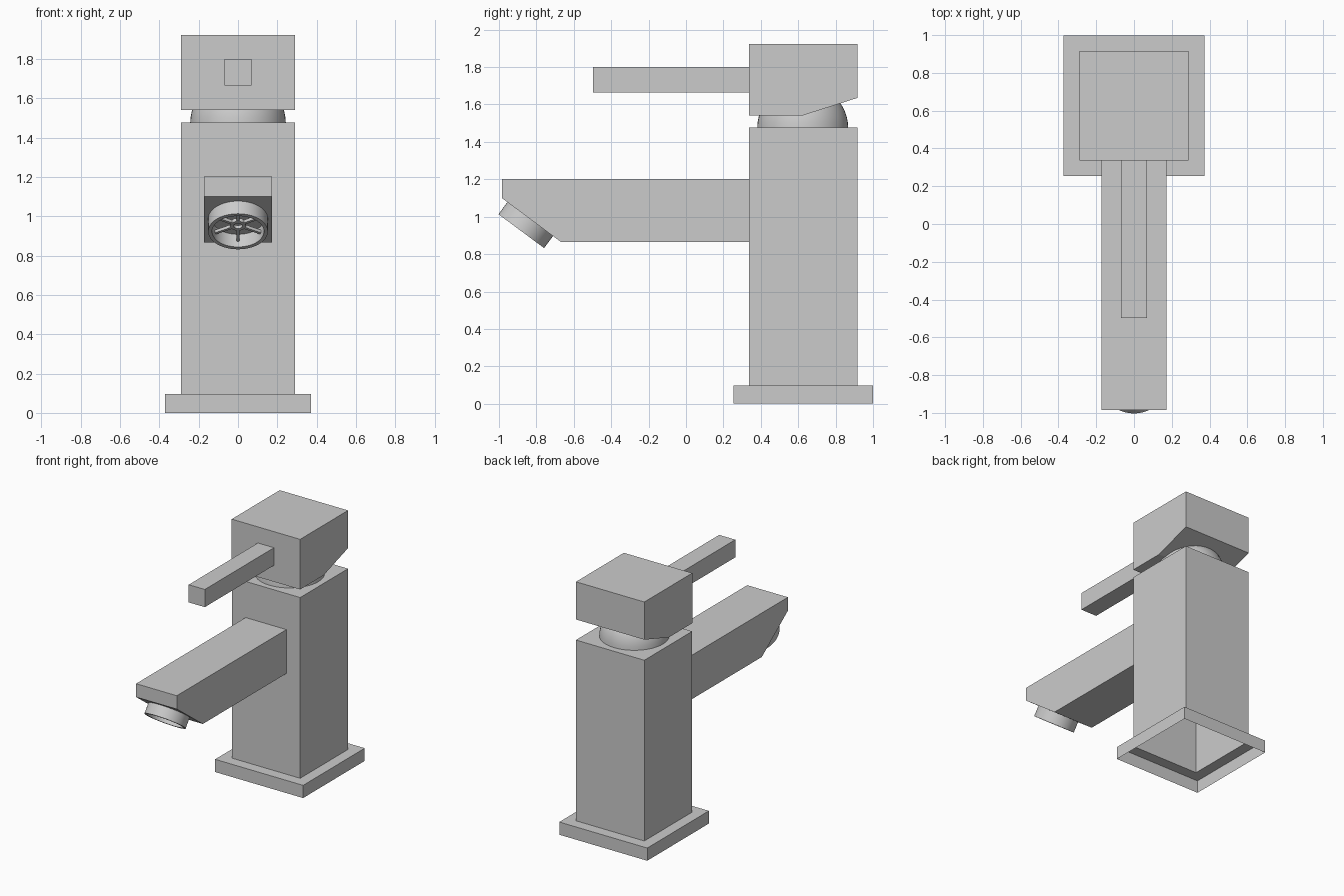
import bpy, bmesh, math
from mathutils import Matrix, Vector

if "Cube" in bpy.data.objects:
    bpy.data.objects.remove(bpy.data.objects["Cube"])


def finish(name, bm, smooth=False):
    bmesh.ops.recalc_face_normals(bm, faces=bm.faces[:])
    mesh = bpy.data.meshes.new(name)
    bm.to_mesh(mesh)
    bm.free()
    ob = bpy.data.objects.new(name, mesh)
    bpy.context.collection.objects.link(ob)
    if smooth:
        bpy.ops.object.select_all(action='DESELECT')
        bpy.context.view_layer.objects.active = ob
        ob.select_set(True)
        bpy.ops.object.shade_smooth_by_angle(angle=math.radians(35))
    return ob


def extrude_side(name, profile, half_width):
    """Extrude a (y, z) side profile symmetrically across x."""
    bm = bmesh.new()
    face = bm.faces.new([bm.verts.new((-half_width, y, z)) for y, z in profile])
    geo = bmesh.ops.extrude_face_region(bm, geom=[face], use_keep_orig=True)
    moved = [g for g in geo['geom'] if isinstance(g, bmesh.types.BMVert)]
    bmesh.ops.translate(bm, verts=moved, vec=(2 * half_width, 0, 0))
    return finish(name, bm)


def square_shell(name, levels, cy, cap=False):
    """Stack square loops of (half size, z), open at the bottom."""
    bm = bmesh.new()
    loops = [[bm.verts.new((sx * h, cy + sy * h, z))
              for sx, sy in ((-1, -1), (1, -1), (1, 1), (-1, 1))] for h, z in levels]
    for a, b in zip(loops, loops[1:]):
        for i in range(4):
            j = (i + 1) % 4
            bm.faces.new((a[i], a[j], b[j], b[i]))
    if cap:
        bm.faces.new(loops[-1])
    return finish(name, bm)


def lathe(name, profile, matrix, sides=48, closed=False):
    """Revolve an (r, z) profile about local z."""
    bm = bmesh.new()
    rings = [[bm.verts.new((r * math.cos(math.tau * i / sides),
                            r * math.sin(math.tau * i / sides), z))
              for i in range(sides)] for r, z in profile]
    pairs = list(zip(rings, rings[1:]))
    if closed:
        pairs.append((rings[-1], rings[0]))
    for a, b in pairs:
        for i in range(sides):
            j = (i + 1) % sides
            bm.faces.new((a[i], a[j], b[j], b[i]))
    if not closed:
        bm.faces.new(rings[-1])
    bm.transform(matrix)
    return finish(name, bm, True)


CY = 0.627

# Hollow base flange and body column
square_shell("base_flange", [(0.372, 0), (0.372, 0.097), (0.289, 0.097)], CY)
square_shell("body_column", [(0.289, 0.097), (0.289, 1.478)], CY, cap=True)

# Rounded cartridge neck
lathe("neck", [(0.243, 1.478), (0.241, 1.505), (0.235, 1.535), (0.224, 1.568),
               (0.205, 1.602), (0.18, 1.625)], Matrix.Translation((0, CY - 0.003, 0)))

# Handle head with sloped rear underside, and its lever
extrude_side("handle_head", [(0.337, 1.54), (0.62, 1.54), (0.916, 1.635),
                             (0.916, 1.923), (0.337, 1.923)], 0.289)
extrude_side("lever", [(-0.498, 1.665), (0.337, 1.665),
                       (0.337, 1.80), (-0.498, 1.80)], 0.068)

# Spout with angled nose
extrude_side("spout", [(-0.985, 1.202), (-0.985, 1.10), (-0.67, 0.866),
                       (0.338, 0.866), (0.338, 1.202)], 0.172)

# Aerator ring, hub and six spokes, square to the angled nose
axis = Vector((0, -0.596, -0.803))
frame = Matrix.Translation((0, -0.833, 0.987)) @ axis.to_track_quat('Z', 'X').to_matrix().to_4x4()
lathe("aerator_ring", [(0.152, -0.005), (0.152, 0.08), (0.132, 0.08), (0.132, -0.005)],
      frame, closed=True)
lathe("aerator_hub", [(0.04, 0.025), (0.04, 0.045), (0.022, 0.045), (0.022, 0.025)],
      frame, sides=24, closed=True)
bm = bmesh.new()
for k in range(6):
    m = (frame @ Matrix.Rotation(k * math.tau / 6, 4, 'Z')
         @ Matrix.Translation((0.086, 0, 0.035)) @ Matrix.Diagonal((0.098, 0.014, 0.018, 1)))
    bmesh.ops.create_cube(bm, size=1, matrix=m)
finish("aerator_spokes", bm)
